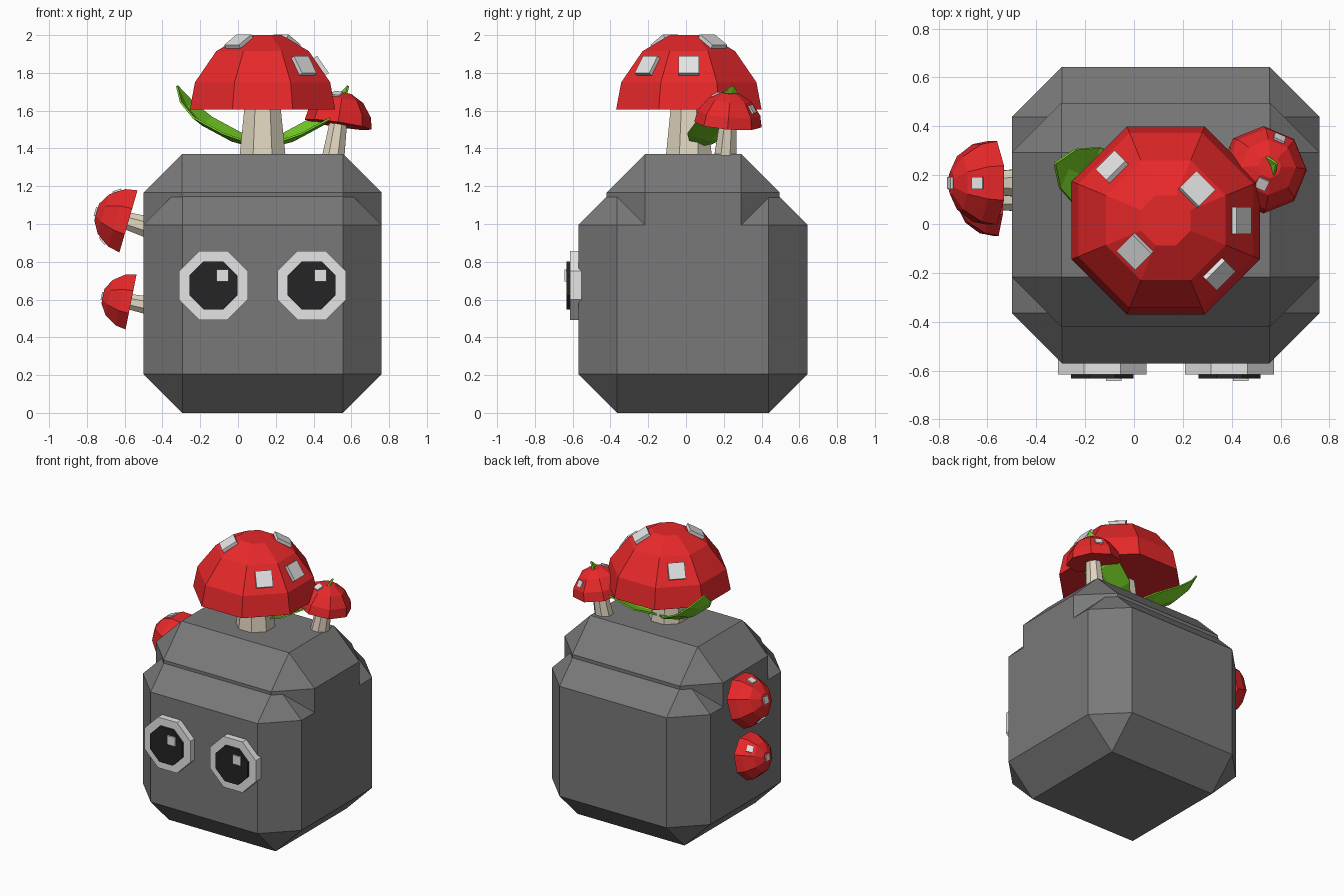
import bpy, bmesh, math
from mathutils import Vector, Matrix

if "Cube" in bpy.data.objects:
    bpy.data.objects.remove(bpy.data.objects["Cube"])


def material(name, rgb):
    m = bpy.data.materials.new(name)
    m.diffuse_color = (*rgb, 1)
    m.use_nodes = True
    m.node_tree.nodes["Principled BSDF"].inputs["Base Color"].default_value = m.diffuse_color
    return m


STONE = material("stone grey", (0.19, 0.19, 0.19))
RED = material("cap red", (0.80, 0.021, 0.023))
WHITE = material("white", (0.78, 0.78, 0.78))
BLACK = material("pupil black", (0.018, 0.018, 0.018))
CREAM = material("stem cream", (0.74, 0.66, 0.52))
GREEN = material("leaf green", (0.19, 0.66, 0.02))


def finish(bm, name, mat):
    bmesh.ops.recalc_face_normals(bm, faces=bm.faces[:])
    me = bpy.data.meshes.new(name)
    bm.to_mesh(me)
    bm.free()
    me.materials.append(mat)
    ob = bpy.data.objects.new(name, me)
    bpy.context.collection.objects.link(ob)
    return ob


def box(name, lo, hi, mat, bevel=0, matrix=Matrix()):
    lo, hi = Vector(lo), Vector(hi)
    bm = bmesh.new()
    bmesh.ops.create_cube(bm, size=1)
    for v in bm.verts:
        v.co = (lo + hi) / 2 + v.co * (hi - lo)
    if bevel:
        bmesh.ops.bevel(bm, geom=bm.edges[:], offset=bevel, segments=1,
                        affect='EDGES', profile=0.5)
    bm.transform(matrix)
    return finish(bm, name, mat)


def lathe(name, profile, mat, matrix=Matrix(), roll=0.0, sides=8):
    """Closed faceted solid; profile is (flat-to-centre radius, height)."""
    bm = bmesh.new()
    k = math.cos(math.pi / sides)
    rings = []
    for r, z in profile:
        angles = [roll + (i + 0.5) * math.tau / sides for i in range(sides)]
        rings.append([bm.verts.new((r / k * math.cos(a), r / k * math.sin(a), z)) for a in angles])
    for a, b in zip(rings, rings[1:]):
        for i in range(sides):
            j = (i + 1) % sides
            bm.faces.new((a[i], a[j], b[j], b[i]))
    bm.faces.new(rings[0])
    bm.faces.new(rings[-1])
    bm.transform(matrix)
    return finish(bm, name, mat)


# Cap profile, for a cap of scale 1
CAP = [(0.385, 0.0), (0.358, 0.145), (0.245, 0.31), (0.102, 0.395)]


def mushroom(name, base, axis, xdir, scale, stem, spots, roll=0.0):
    """base: centre of cap underside; stem: (length, bottom radius, top radius);
    spots: (cap band, angle in degrees), band 3 being the crown."""
    z = Vector(axis).normalized()
    y = z.cross(Vector(xdir)).normalized()
    x = y.cross(z)
    m = Matrix((x, y, z)).transposed().to_4x4()
    m.translation = base
    lathe(name + "_cap", [(r * scale, h * scale) for r, h in CAP], RED, m, math.radians(roll))
    length, r0, r1 = stem
    lathe(name + "_stem", [(r0, -length), (r1, 0.02)], CREAM, m)
    # square spots lying on the facets
    for i, (band, angle) in enumerate(spots):
        if band == 3:
            r, h, tilt = 0, CAP[3][1], 0
        else:
            (ra, ha), (rb, hb) = CAP[band], CAP[band + 1]
            r, h = (ra + rb) / 2, (ha + hb) / 2
            tilt = math.atan2(ra - rb, hb - ha)
            tilt = math.pi / 2 - tilt
        place = (m @ Matrix.Rotation(math.radians(angle), 4, 'Z')
                 @ Matrix.Translation((r * scale, 0, h * scale))
                 @ Matrix.Rotation(tilt, 4, 'Y') @ Matrix.Scale(scale, 4))
        box(f"{name}_spot_{i + 1}", (-0.055, -0.055, -0.02), (0.055, 0.055, 0.022),
            WHITE, 0, place)


# Body: two chamfered blocks, the upper one narrower front to back
box("body_lower", (-0.5, -0.57, 0), (0.76, 0.643, 1.2), STONE, 0.205)
box("body_upper", (-0.5, -0.42, 0.5), (0.76, 0.495, 1.37), STONE, 0.203)

# Eyes
for side, cx in (("left", -0.13), ("right", 0.39)):
    cz = 0.675
    face = Matrix.Translation((cx, 0, cz)) @ Matrix.Rotation(math.pi / 2, 4, 'X')
    lathe(side + "_eye_white", [(0.182, 0.55), (0.182, 0.615)], WHITE, face)
    lathe(side + "_pupil", [(0.127, 0.60), (0.127, 0.633)], BLACK, face)
    box(side + "_eye_glint", (cx + 0.015, -0.643, cz + 0.02),
        (cx + 0.079, -0.62, cz + 0.084), WHITE)

# Mushrooms on the top and on the left side
mushroom("main_mushroom", (0.13, 0.015, 1.605), (0, 0, 1), (1, 0, 0), 1.0,
         (0.25, 0.122, 0.095), [(1, 135), (2, 45), (1, 0), (2, 225), (1, -45)])
mushroom("small_mushroom", (0.53, 0.222, 1.526), (0.15, 0.08, 1), (1, 0, 0), 0.43,
         (0.19, 0.06, 0.045), [(1, 67.5), (2, 247.5)], 22.5)
mushroom("upper_side_mushroom", (-0.58, 0.168, 1.014), (-0.96, 0, 0.28), (0.28, 0, 0.96), 0.444,
         (0.12, 0.058, 0.045), [(1, 0), (3, 0), (1, 180)])
mushroom("lower_side_mushroom", (-0.566, 0.10, 0.587), (-0.98, 0, 0.196), (0.196, 0, 0.98), 0.385,
         (0.12, 0.05, 0.04), [(1, 45), (3, 0)])

# Pair of folded leaves curving up from the main stem: (distance, height, half width)
LEAF = [(-0.04, 1.40, 0.04), (0.13, 1.44, 0.13), (0.30, 1.525, 0.13),
        (0.39, 1.62, 0.085), (0.445, 1.73, 0.004)]
for name, sx in (("left_leaf", -1), ("right_leaf", 1)):
    out = Vector((sx * 0.927, 0.375, 0))
    across = Vector((sx * 0.375, -0.927, 0))
    bm = bmesh.new()
    rows = []
    for s, z, w in LEAF:
        mid = Vector((0.13 + sx * 0.04, 0.08, z)) + out * s
        lift = Vector((0, 0, w * 0.3))
        rows.append([bm.verts.new(p) for p in
                     (mid - across * w + lift, mid, mid + across * w + lift)])
    for a, b in zip(rows, rows[1:]):
        for i in (0, 1):
            bm.faces.new((a[i], a[i + 1], b[i + 1], b[i]))
    leaf = finish(bm, name, GREEN)
    mod = leaf.modifiers.new("thickness", 'SOLIDIFY')
    mod.thickness = 0.01
    mod.offset = 0
